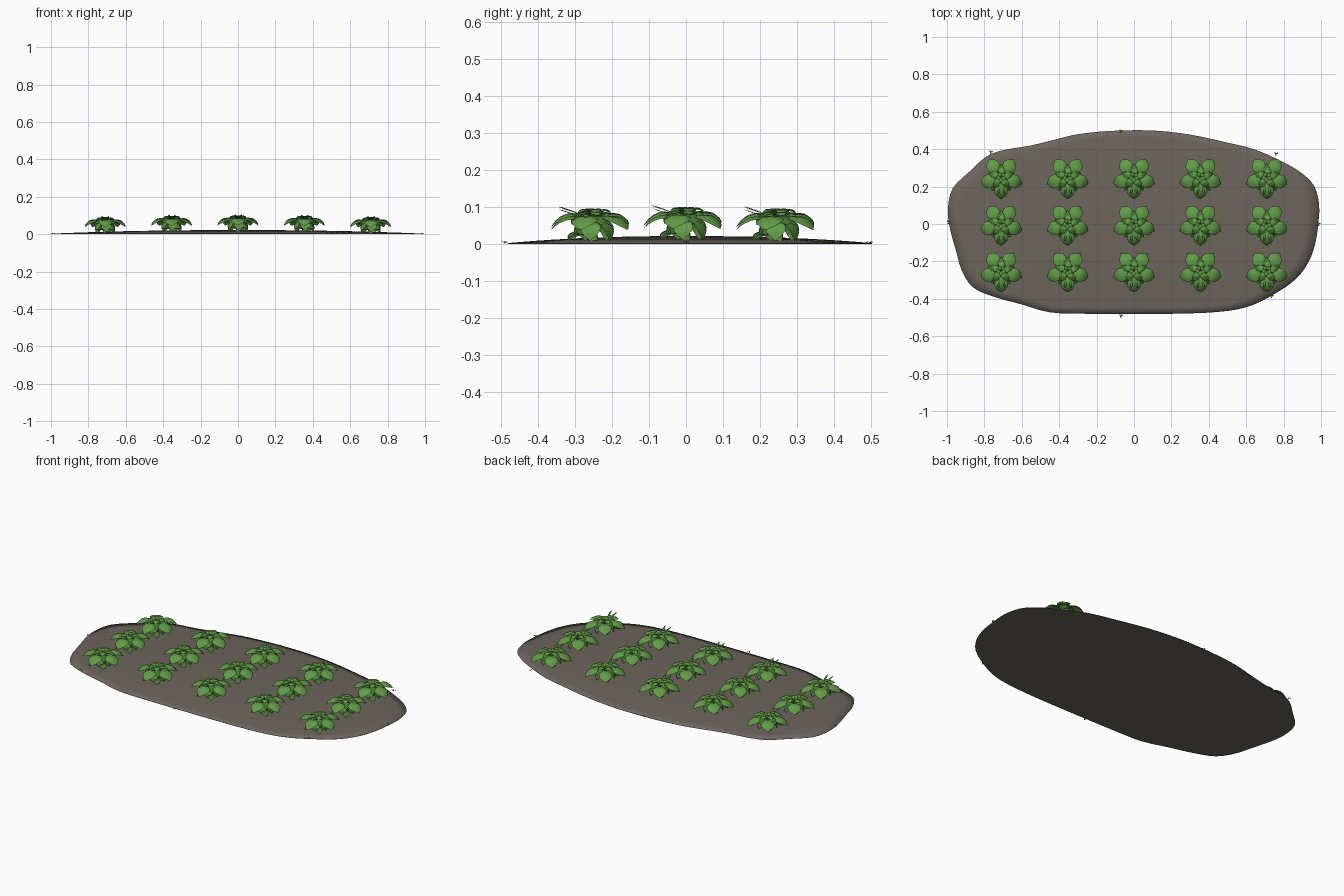
import bpy, bmesh, math
from mathutils import Vector, Matrix

if "Cube" in bpy.data.objects:
    bpy.data.objects.remove(bpy.data.objects["Cube"])


def material(name, rgb):
    m = bpy.data.materials.new(name)
    m.diffuse_color = (*rgb, 1)
    m.use_nodes = True
    m.node_tree.nodes["Principled BSDF"].inputs["Base Color"].default_value = m.diffuse_color
    return m


soil = material("soil", (0.150, 0.130, 0.106))
green = material("leaf_green", (0.120, 0.330, 0.065))
dark = material("deep_leaf_green", (0.065, 0.190, 0.035))

# Soil bed outline, counter-clockwise
OUTLINE = [(0.99, 0.1), (0.965, 0.2), (0.9, 0.27), (0.8, 0.33), (0.65, 0.397),
           (0.5, 0.435), (0.3, 0.478), (0.1, 0.5), (-0.12, 0.498), (-0.3, 0.48),
           (-0.42, 0.452), (-0.56, 0.418), (-0.7, 0.395), (-0.79, 0.36),
           (-0.88, 0.28), (-0.97, 0.19), (-0.995, 0.08), (-0.985, -0.02),
           (-0.95, -0.15), (-0.92, -0.25), (-0.86, -0.34), (-0.74, -0.392),
           (-0.6, -0.43), (-0.45, -0.472), (-0.25, -0.48), (0.2, -0.48),
           (0.45, -0.47), (0.6, -0.445), (0.72, -0.392), (0.86, -0.3),
           (0.935, -0.2), (0.97, -0.1), (0.985, 0)]


def smooth_loop(pts, steps=3):
    """Closed Catmull-Rom curve through the points."""
    out, n = [], len(pts)
    for i in range(n):
        a, b, c, d = (Vector(pts[(i + k) % n]) for k in (-1, 0, 1, 2))
        for s in range(steps):
            t = s / steps
            out.append(0.5 * (2 * b + (c - a) * t + (2 * a - 5 * b + 4 * c - d) * t * t
                              + (3 * b - a - 3 * c + d) * t ** 3))
    return out


def dome(t):
    return 0.003 + 0.019 * (1 - t ** 2.3)


def ground(x, y):
    """Height of the bed under a point, from its share of the edge distance."""
    ang = math.atan2(y, x)
    edge = min(LOOP, key=lambda p: abs(math.remainder(math.atan2(p.y, p.x) - ang, math.tau)))
    return dome(min(1, math.hypot(x, y) / edge.length))


def make_object(name, bm, mats):
    me = bpy.data.meshes.new(name)
    bm.to_mesh(me)
    bm.free()
    for m in mats:
        me.materials.append(m)
    for p in me.polygons:
        p.use_smooth = True
    ob = bpy.data.objects.new(name, me)
    bpy.context.collection.objects.link(ob)
    return ob


# Soil bed: concentric rings rising to a low dome, flat underneath
LOOP = smooth_loop(OUTLINE)
bm = bmesh.new()
rings = [[bm.verts.new((p.x, p.y, 0)) for p in LOOP]]
for t in (1, 0.93, 0.85, 0.75, 0.6, 0.45, 0.3, 0.15):
    rings.append([bm.verts.new((p.x * t, p.y * t, dome(t))) for p in LOOP])
for lo, hi in zip(rings, rings[1:]):
    for i in range(len(LOOP)):
        j = (i + 1) % len(LOOP)
        bm.faces.new((lo[i], lo[j], hi[j], hi[i]))
top = bm.verts.new((0, 0, dome(0)))
for i in range(len(LOOP)):
    bm.faces.new((rings[-1][i], rings[-1][(i + 1) % len(LOOP)], top))
bm.faces.new(rings[0][::-1])
bed = make_object("soil_bed", bm, [soil])
for e in bed.data.edges:
    a, b = (bed.data.vertices[v].co.z for v in e.vertices)
    e.use_edge_sharp = a < 0.0005 and b < 0.0005


def leaf(bm, angle, path, width, cup=0.25, mat=0, offset=(0, 0, 0)):
    """Arched oval leaf: path is four (radius, height) control points."""
    n, across = 7, (-1, -0.5, 0, 0.5, 1)
    spin = Matrix.Rotation(math.radians(angle), 3, 'Z')
    rows = []
    for i in range(n + 1):
        t = i / n
        weights = ((1 - t) ** 3, 3 * t * (1 - t) ** 2, 3 * t * t * (1 - t), t ** 3)
        r = sum(w * p[0] for w, p in zip(weights, path))
        z = sum(w * p[1] for w, p in zip(weights, path))
        half = width / 2 * max(0.06, math.sin(math.pi * t ** 1.25) ** 0.8 if 0 < t < 1 else 0)
        rows.append([bm.verts.new(spin @ Vector((r, s * half, z - cup * half * s * s
                                                 - (0.1 * half if s == 0 else 0)))
                                  + Vector(offset)) for s in across])
    for a, b in zip(rows, rows[1:]):
        for k in range(len(across) - 1):
            f = bm.faces.new((a[k], b[k], b[k + 1], a[k + 1]))
            f.material_index = mat


# One plant: star of drooping leaves, lower skirt, small crown, tall blades
bm = bmesh.new()
for k in range(5):
    a = -90 + 72 * k
    leaf(bm, a, ((0.008, 0.045), (0.045, 0.085), (0.09, 0.078), (0.114, 0.032)), 0.074, 0.35)
    leaf(bm, a + 8, ((0.004, 0.05), (0.04, 0.062), (0.055, 0.04), (0.05, 0.003)), 0.055, 0.2)
    leaf(bm, a + 36, ((0.006, 0.045), (0.035, 0.085), (0.055, 0.075), (0.072, 0.045)), 0.05, 0.3, 1)
    leaf(bm, a + 30, ((0.003, 0.06), (0.018, 0.085), (0.035, 0.085), (0.048, 0.07)), 0.034, 0.3)
    leaf(bm, a + 66, ((0.0, 0.065), (0.008, 0.082), (0.016, 0.084), (0.026, 0.078)), 0.022, 0.3)
for a in (-100, -78):
    leaf(bm, a, ((0.03, 0.062), (0.055, 0.075), (0.075, 0.08), (0.094, 0.086)), 0.012, 0.2, 1)
for a in (-125, -55):
    leaf(bm, a, ((0.01, 0.01), (0.04, 0.028), (0.065, 0.022), (0.085, 0.004)), 0.036, 0.2, 1)
# Short stem
bmesh.ops.create_cone(bm, segments=8, radius1=0.012, radius2=0.009, depth=0.055,
                      matrix=Matrix.Translation((0, 0, 0.027)))
plant = make_object("plant", bm, [green, dark])

# Rows of plants sharing the same mesh
first = True
for x in (-0.71, -0.355, 0, 0.355, 0.71):
    for y in (-0.25, 0, 0.25):
        ob = plant if first else bpy.data.objects.new("plant", plant.data)
        if not first:
            bpy.context.collection.objects.link(ob)
        first = False
        ob.location = (x, y, ground(x, y) - 0.002)

# Tiny sprouts around the rim
bm = bmesh.new()
for x, y in ((-0.992, 0.01), (-0.07, 0.497), (0.76, 0.375), (0.988, 0), (0.735, -0.385),
             (-0.07, -0.49), (-0.775, -0.37), (-0.765, 0.385)):
    for a in (20, 140, 260):
        leaf(bm, a, ((0, 0.001), (0.004, 0.008), (0.007, 0.009), (0.011, 0.004)),
             0.008, 0.2, 0, (x, y, 0))
make_object("rim_sprouts", bm, [green])
